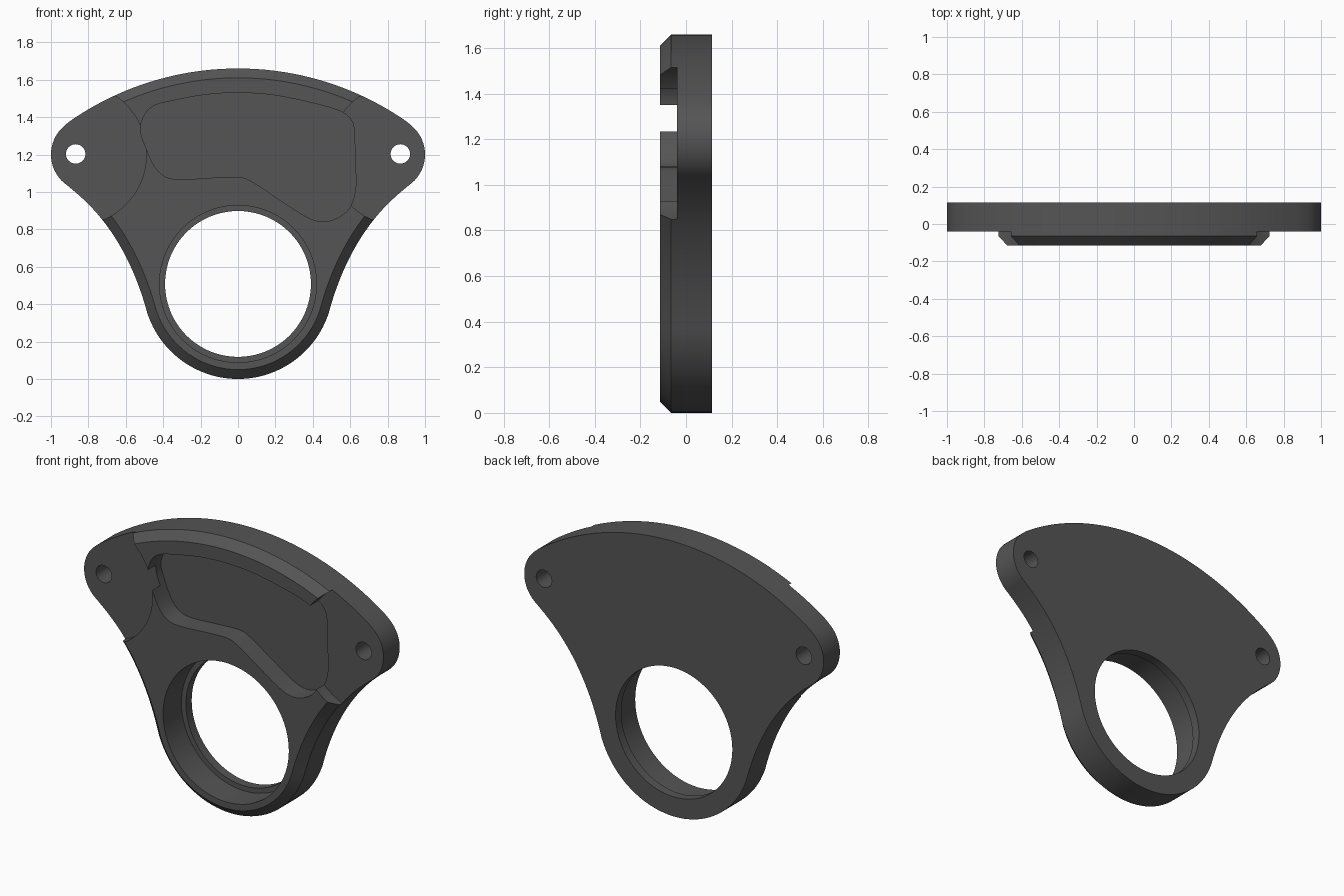
import bpy, bmesh
from math import sin, cos, radians
from mathutils import Vector

if "Cube" in bpy.data.objects:
    bpy.data.objects.remove(bpy.data.objects["Cube"])

FRONT, BACK, EAR_FACE, POCKET_FLOOR = -0.115, 0.115, -0.04, 0.01
CHAMFER = 0.05


def arc(cx, cz, r, a0, a1, n):
    return [Vector((cx + r * cos(radians(a0 + (a1 - a0) * i / n)),
                    cz + r * sin(radians(a0 + (a1 - a0) * i / n)))) for i in range(n + 1)]


def bezier(p, n):
    p = [Vector(q) for q in p]
    return [p[0] * (1 - t) ** 3 + p[1] * 3 * t * (1 - t) ** 2 + p[2] * 3 * t * t * (1 - t) + p[3] * t ** 3
            for t in (i / n for i in range(n + 1))]


def closed_spline(pts, n):
    pts, out = [Vector(p) for p in pts], []
    for i in range(len(pts)):
        a, b, c, d = (pts[(i + k) % len(pts)] for k in (-1, 0, 1, 2))
        for j in range(n):
            t = j / n
            out.append(0.5 * (2 * b + (c - a) * t + (2 * a - 5 * b + 4 * c - d) * t ** 2
                              + (3 * b - a - 3 * c + d) * t ** 3))
    return out


def inset(pts, d):
    # clockwise outline moved inward along mitred edge normals
    out = []
    for i, p in enumerate(pts):
        e1 = (p - pts[i - 1]).normalized()
        e2 = (pts[(i + 1) % len(pts)] - p).normalized()
        n1, n2 = Vector((e1.y, -e1.x)), Vector((e2.y, -e2.x))
        m = (n1 + n2).normalized()
        out.append(p + m * d / m.dot(n1))
    return out


def loft(name, sections):
    # sections: list of (outline, y), capped at both ends
    bm = bmesh.new()
    rings = [[bm.verts.new((p.x, y, p.y)) for p in pts] for pts, y in sections]
    n = len(rings[0])
    for r0, r1 in zip(rings, rings[1:]):
        for i in range(n):
            j = (i + 1) % n
            bm.faces.new((r0[i], r0[j], r1[j], r1[i]))
    bm.faces.new(rings[0])
    bm.faces.new(rings[-1][::-1])
    bmesh.ops.recalc_face_normals(bm, faces=bm.faces)
    mesh = bpy.data.meshes.new(name)
    bm.to_mesh(mesh)
    bm.free()
    ob = bpy.data.objects.new(name, mesh)
    bpy.context.collection.objects.link(ob)
    return ob


def disc_cut(name, x, z, r, y0, y1, n=64):
    pts = arc(x, z, r, 0, 360, n)[:-1]
    return loft(name, [(pts, y0), (pts, y1)])


# Plate outline: crown arc, ear, concave flank, ring, mirrored
R = 1.575
half = arc(0, 1.66 - R, R, 90, 55, 20)
half += arc(0.8, 1.2, 0.2, 54, -56, 18)[1:]
half += bezier([(0.909, 1.03), (0.655, 0.84), (0.54, 0.56), (0.483, 0.345)], 16)[1:]
half += arc(0, 0.51, 0.51, -19.5, -90, 18)[1:]
half[0].x = half[-1].x = 0
outline = half + [Vector((-p.x, p.y)) for p in half[-2:0:-1]]
plate = loft("bracket_plate", [(outline, BACK), (outline, FRONT + CHAMFER),
                               (inset(outline, CHAMFER), FRONT)])

# Dark grey finish
finish = bpy.data.materials.new("dark_grey")
finish.diffuse_color = (0.09, 0.09, 0.09, 1)
finish.use_nodes = True
finish.node_tree.nodes["Principled BSDF"].inputs["Base Color"].default_value = finish.diffuse_color
plate.data.materials.append(finish)

# Ear recesses and bolt holes
cutters = []
for s in (-1, 1):
    cutters.append(disc_cut("ear_recess_cutter", s * 0.87, 1.2, 0.38, -0.3, EAR_FACE, 96))
    cutters.append(disc_cut("bolt_hole_cutter", s * 0.868, 1.203, 0.052, -0.4, 0.4, 32))

# Irregular front pocket
pocket = closed_spline([
    (-0.353, 1.487), (-0.18, 1.519), (0, 1.53), (0.2, 1.516), (0.42, 1.47), (0.55, 1.43),
    (0.605, 1.385), (0.622, 1.32), (0.625, 1.17), (0.63, 1.03), (0.60, 0.92), (0.53, 0.86),
    (0.445, 0.842), (0.36, 0.87), (0.22, 0.96), (0.075, 1.055), (0, 1.08), (-0.15, 1.075),
    (-0.3, 1.067), (-0.385, 1.08), (-0.445, 1.135), (-0.492, 1.235), (-0.522, 1.335),
    (-0.495, 1.42), (-0.44, 1.465)], 4)
cutters.append(loft("pocket_cutter", [(pocket, -0.35), (pocket, POCKET_FLOOR)]))

# Ring bore with a narrow lip at the back
cutters.append(disc_cut("bore_cutter", 0, 0.508, 0.42, -0.45, 0.06, 80))
cutters.append(disc_cut("lip_cutter", 0, 0.508, 0.39, -0.5, 0.5, 80))

bpy.context.view_layer.objects.active = plate
for c in cutters:
    c.hide_render = True
    mod = plate.modifiers.new("cut", 'BOOLEAN')
    mod.operation, mod.solver, mod.object = 'DIFFERENCE', 'EXACT', c
    bpy.ops.object.modifier_apply(modifier=mod.name)
    bpy.data.objects.remove(c)

bpy.ops.object.select_all(action='DESELECT')
plate.select_set(True)
bpy.ops.object.shade_smooth_by_angle(angle=radians(30))
